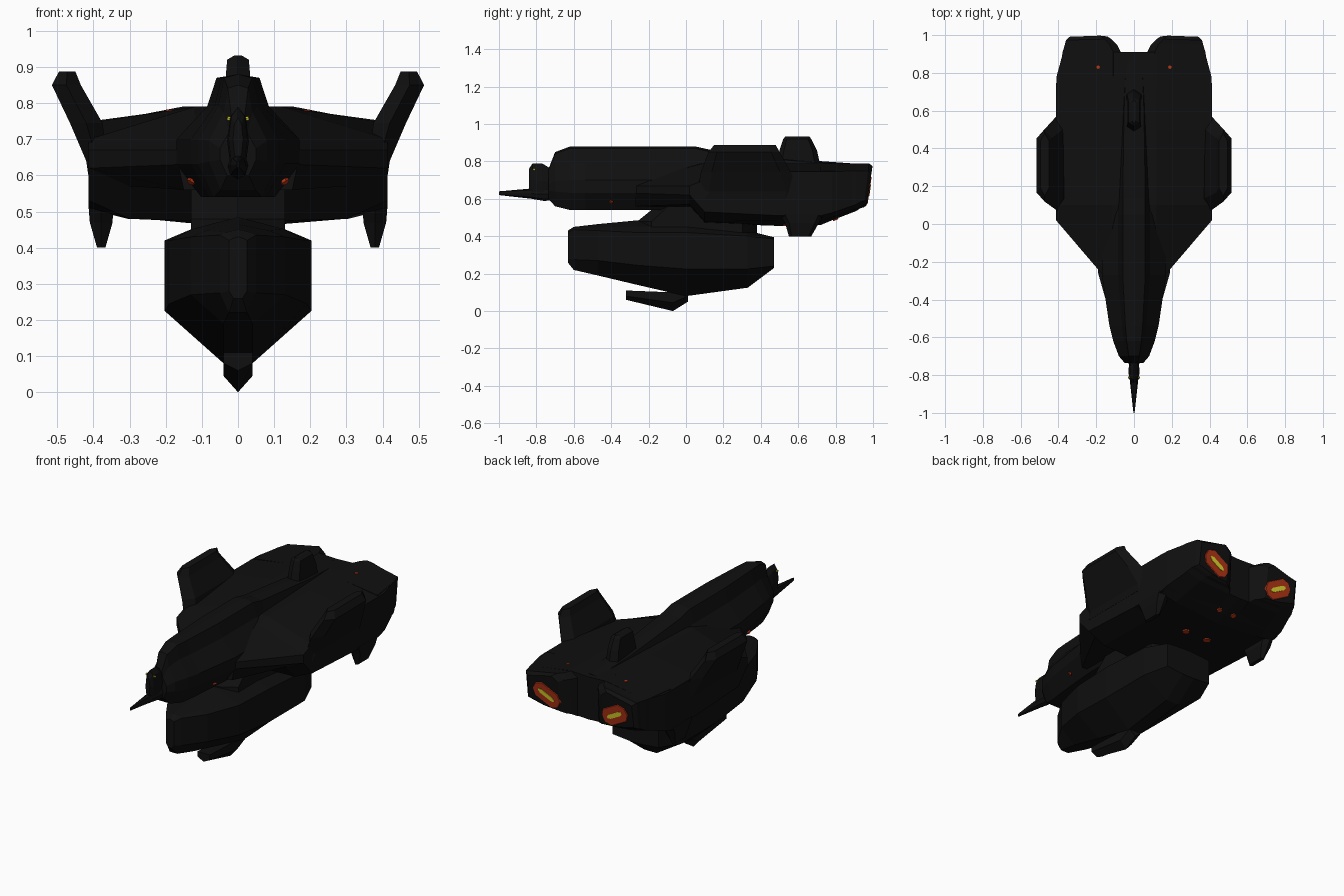
import bpy, bmesh, math
from mathutils import Vector

if "Cube" in bpy.data.objects:
    bpy.data.objects.remove(bpy.data.objects["Cube"])


def mat(name, rgb):
    m = bpy.data.materials.new(name)
    m.diffuse_color = (*rgb, 1)
    m.use_nodes = True
    m.node_tree.nodes["Principled BSDF"].inputs["Base Color"].default_value = m.diffuse_color
    return m


BLACK = mat("hull_black", (0.005, 0.005, 0.005))
ORANGE = mat("glow_orange", (0.45, 0.035, 0.008))
YELLOW = mat("glow_yellow", (0.75, 0.7, 0.03))


def loft(name, rings, material=BLACK, mirror=False):
    """Skin a list of closed rings of 3D points and cap both ends."""
    bm = bmesh.new()
    vs = [[bm.verts.new(p) for p in r] for r in rings]
    n = len(rings[0])
    for a, b in zip(vs, vs[1:]):
        for i in range(n):
            j = (i + 1) % n
            bm.faces.new((a[i], a[j], b[j], b[i]))
    bm.faces.new(vs[0])
    bm.faces.new(vs[-1])
    if mirror:
        g = bmesh.ops.duplicate(bm, geom=bm.verts[:] + bm.edges[:] + bm.faces[:])["geom"]
        for v in g:
            if isinstance(v, bmesh.types.BMVert):
                v.co.x *= -1
    bmesh.ops.recalc_face_normals(bm, faces=bm.faces[:])
    me = bpy.data.meshes.new(name)
    bm.to_mesh(me)
    bm.free()
    me.materials.append(material)
    ob = bpy.data.objects.new(name, me)
    bpy.context.collection.objects.link(ob)
    return ob


def sym(y, half):
    """Ring at station y from a half profile running top centre to bottom centre."""
    return ([(x, y, z) for x, z in half] +
            [(-x, y, z) for x, z in reversed(half) if x > 1e-6])


def blade(x0, x1, y0, y1, z):
    """Horizontal hexagonal section with pointed front and back."""
    m, c = (x0 + x1) / 2, (y1 - y0) * 0.12
    return [(m, y0, z), (x1, y0 + c, z), (x1, y1 - c, z),
            (m, y1, z), (x0, y1 - c, z), (x0, y0 + c, z)]


# fuselage: long faceted spine and nose
def body(y, w, zt, zb):
    prof = [(0, 1), (.35, .97), (.5, .74), (1, .47), (1, .27), (.6, 0), (0, 0)]
    return sym(y, [(f * w, zb + g * (zt - zb)) for f, g in prof])


loft("fuselage", [body(*s) for s in (
    (-.735, .05, .76, .6), (-.70, .08, .85, .56), (-.62, .11, .88, .54),
    (-.54, .13, .88, .54), (-.27, .17, .88, .54), (.05, .17, .88, .54),
    (.14, .17, .86, .5), (.6, .15, .81, .5), (.88, .12, .79, .6))])

# broad wing body
loft("wing_body", [sym(y, h) for y, h in (
    (-.27, [(0, .70), (.1, .70), (.165, .67), (.165, .63), (.15, .56), (0, .56)]),
    (.02, [(0, .78), (.12, .77), (.413, .67), (.413, .62), (.3, .57), (0, .555)]),
    (.1, [(0, .79), (.12, .79), (.413, .70), (.413, .53), (.3, .48), (0, .47)]),
    (.5, [(0, .79), (.12, .79), (.413, .745), (.413, .51), (.29, .483), (0, .455)]),
    (.72, [(0, .79), (.12, .79), (.413, .745), (.413, .51), (.29, .483), (0, .46)]),
    (.78, [(0, .79), (.12, .79), (.41, .745), (.41, .525), (.29, .5), (0, .485)]),
    (.91, [(0, .785), (.12, .79), (.375, .75), (.375, .57), (.29, .55), (0, .535)]))])


# engine nacelles with a slanted rear
def nac(y, xi, xo, zt, zb, k=0):
    pts = [(xi, zt - .03), (xi + .04, zt), (xo, zt - .04), (xo, zb + .035), (xo - .1, zb + .01), (xi, zb)]
    return [(x, y + k * (z - .76), z) for x, z in pts]


loft("nacelles", [nac(.72, .07, .405, .79, .47), nac(.91, .07, .378, .79, .535),
                  nac(.95, .09, .366, .79, .55, .08), nac(.975, .115, .36, .79, .555, .12),
                  nac(.995, .14, .34, .775, .565, .15)], mirror=True)


# engine exhausts tilted into a V, with bright slots
def nozzle(w, h, lift, cz=.645):
    t, out = math.radians(28), []
    for u, v in ((-1, -.4), (-.65, -1), (.65, -1), (1, -.4), (1, .4), (.65, 1), (-.65, 1), (-1, .4)):
        a, b = u * w, v * h
        x, z = .222 + a * math.cos(t) - b * math.sin(t), cz + a * math.sin(t) + b * math.cos(t)
        out.append((x, .995 + .15 * (z - .76) + lift, z))
    return out


loft("exhaust_rings", [nozzle(.09, .055, -.004), nozzle(.085, .05, .004)], ORANGE, True)
loft("exhaust_slots", [nozzle(.055, .013, 0), nozzle(.055, .013, .007)], YELLOW, True)

# canted upper fins and small lower fins
loft("upper_fins", [blade(.35, .414, .03, .60, .60), blade(.36, .42, .06, .60, .64),
                    blade(.375, .465, .08, .56, .745), blade(.435, .515, .12, .50, .85),
                    blade(.45, .495, .15, .48, .888)], mirror=True)
loft("lower_fins", [blade(.345, .414, .50, .74, .52), blade(.347, .41, .53, .71, .47),
                    blade(.367, .39, .55, .67, .40)], mirror=True)
loft("dorsal_fin", [blade(-.04, .04, .48, .72, .77), blade(-.035, .035, .50, .70, .86),
                    blade(-.03, .03, .52, .67, .92), blade(-.01, .01, .53, .66, .932)])

# pylon between fuselage and lower hull
loft("pylon", [blade(-.13, .13, -.26, .38, .39), blade(-.13, .13, -.26, .38, .48),
               blade(-.13, .13, -.16, .38, .56)])


# lower hull: wedge-fronted pod
def pod(y, w, top, st, sb, k):
    return sym(y, [(0, top), (w * .65, top - (top - st) * .5), (w, st), (w, sb), (min(.04, w * .5), k), (0, k)])


loft("lower_hull", [pod(*s) for s in (
    (-.632, .025, .43, .42, .28, .26), (-.6, .05, .45, .435, .275, .22),
    (-.47, .13, .465, .43, .27, .19), (-.26, .19, .485, .42, .245, .14),
    (0, .203, .48, .42, .225, .08), (.33, .203, .43, .40, .225, .125),
    (.47, .15, .395, .385, .24, .23))])

# keel under the lower hull
loft("keel", [[(-.04, y, a), (.04, y, a), (.04, y, b), (0, y, c), (-.04, y, b)] for y, a, b, c in (
    (-.32, .11, .08, .06), (-.07, .10, .045, 0), (.01, .10, .08, .05))])


# nose spike and sensor bulb
def disc(y, z, rx, rz, n=8):
    return [(rx * math.cos(2 * math.pi * i / n), y, z + rz * math.sin(2 * math.pi * i / n)) for i in range(n)]


loft("nose_spike", [disc(-.66, .63, .035, .035), disc(-.76, .625, .026, .036),
                    disc(-.83, .628, .022, .027), disc(-1, .63, .003, .01)])
loft("sensor_bulb", [disc(-.84, .70, .014, .06), disc(-.82, .70, .026, .09),
                     disc(-.77, .695, .03, .095), disc(-.72, .69, .02, .07)])


# small running lights
def lamp(name, x, y, z, r, normal, material=ORANGE):
    n = Vector(normal).normalized()
    u = n.orthogonal().normalized()
    v = n.cross(u)
    ring = [Vector((x, y, z)) + r * (math.cos(i * math.pi / 3) * u + math.sin(i * math.pi / 3) * v)
            for i in range(6)]
    loft(name, [[p - n * .004 for p in ring], [p + n * .004 for p in ring]], material, True)


lamp("belly_lights", .075, .54, .458, .022, (0, 0, -1))
lamp("rear_belly_lights", .05, .80, .49, .016, (0, .4, -1))
lamp("top_lights", .19, .83, .778, .01, (0, 0, 1))
lamp("gun_lights", .13, -.40, .583, .012, (.5, -.4, -.7))
lamp("bulb_lights", .026, -.812, .757, .006, (1, 0, .3), YELLOW)
